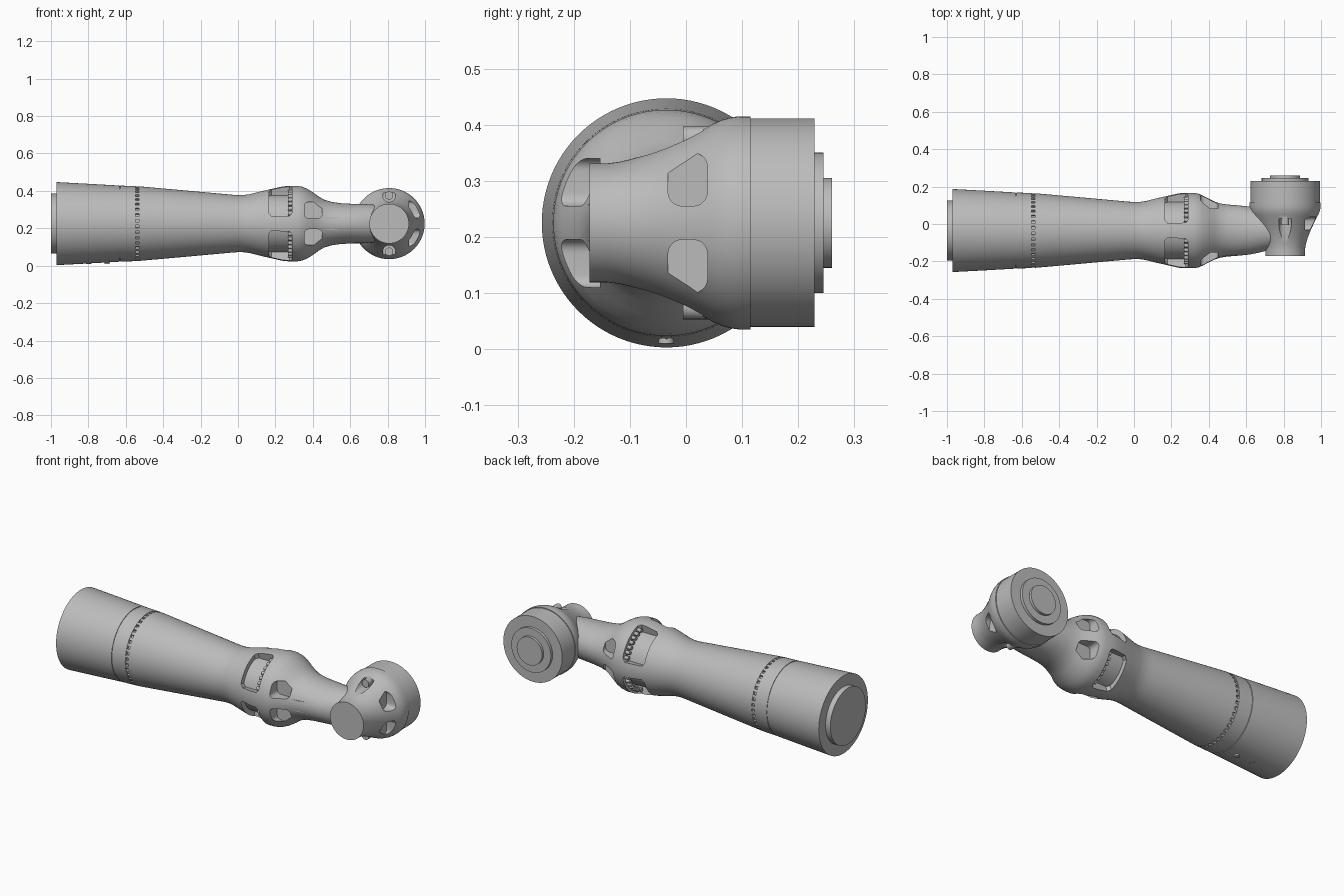
import bpy, bmesh, math
from mathutils import Matrix, Vector

if "Cube" in bpy.data.objects:
    bpy.data.objects.remove(bpy.data.objects["Cube"])

CY, CZ = -0.035, 0.225      # long arm axis
HX = 0.808                  # wrist axis (runs along y)
SEG = 96

grey = bpy.data.materials.new("mid grey")
grey.diffuse_color = (0.5, 0.5, 0.5, 1)
grey.use_nodes = True
grey.node_tree.nodes["Principled BSDF"].inputs["Base Color"].default_value = grey.diffuse_color


def finish(name, bm, mat=True):
    bmesh.ops.recalc_face_normals(bm, faces=bm.faces[:])
    me = bpy.data.meshes.new(name)
    bm.to_mesh(me)
    bm.free()
    ob = bpy.data.objects.new(name, me)
    bpy.context.collection.objects.link(ob)
    if mat:
        me.materials.append(grey)
    return ob


def activate(ob):
    bpy.ops.object.select_all(action='DESELECT')
    ob.select_set(True)
    bpy.context.view_layer.objects.active = ob


def smooth(ob, angle=28):
    activate(ob)
    bpy.ops.object.shade_smooth_by_angle(angle=math.radians(angle))


def loft(name, axis, stations):
    """Closed stack of rings (position, radius[, z radius]) along x or y."""
    bm = bmesh.new()
    rings = []
    for st in stations:
        t, ra, rb = st[0], st[1], st[-1]
        ring = []
        for i in range(SEG):
            a = 2 * math.pi * i / SEG
            u, w = ra * math.cos(a), CZ + rb * math.sin(a)
            ring.append(bm.verts.new((t, CY + u, w) if axis == 'x' else (HX + u, t, w)))
        rings.append(ring)
    for p, q in zip(rings, rings[1:]):
        for i in range(SEG):
            j = (i + 1) % SEG
            bm.faces.new((p[i], p[j], q[j], q[i]))
    bm.faces.new(rings[0])
    bm.faces.new(rings[-1])
    return finish(name, bm)


def box(bm, lo, hi, bevel=0.0, axis_dir=None):
    """Box between two corners; edges along axis_dir are rounded."""
    lo, hi = Vector(lo), Vector(hi)
    m = Matrix.Translation((lo + hi) / 2) @ Matrix.Diagonal((*(hi - lo), 1))
    vs = bmesh.ops.create_cube(bm, size=1, matrix=m)['verts']
    if bevel:
        es = {e for v in vs for e in v.link_edges
              if abs((e.verts[0].co - e.verts[1].co).normalized()[axis_dir]) > 0.9}
        bmesh.ops.bevel(bm, geom=list(es), offset=bevel, segments=5,
                        profile=0.5, affect='EDGES')
    return vs


def cyl(bm, c, r, depth, axis, seg=16):
    rot = {'x': Matrix.Rotation(math.pi / 2, 4, 'Y'),
           'y': Matrix.Rotation(math.pi / 2, 4, 'X'), 'z': Matrix()}[axis]
    bmesh.ops.create_cone(bm, cap_ends=True, segments=seg, radius1=r, radius2=r,
                          depth=depth, matrix=Matrix.Translation(c) @ rot)


def cut(ob, bm):
    """Subtract a cutter mesh from an object."""
    tool = finish("cutter", bm, False)
    tool.hide_render = True
    mod = ob.modifiers.new("cut", 'BOOLEAN')
    mod.operation, mod.solver, mod.object = 'DIFFERENCE', 'EXACT', tool
    activate(ob)
    bpy.ops.object.modifier_apply(modifier=mod.name)
    bpy.data.objects.remove(tool, do_unlink=True)


# Long arm: flange, groove, tapered tube, collar and oval neck
arm = loft("arm_tube", 'x', [
    (-1.0, .16), (-.97, .16), (-.97, .222), (-.80, .213), (-.65, .2045),
    (-.633, .2035), (-.633, .2), (-.628, .2), (-.628, .2032),
    (-.548, .2005), (-.548, .186), (-.53, .186), (-.53, .1995),
    (-.30, .179), (-.03, .1545), (0, .1525), (.03, .153), (.06, .157), (.12, .172),
    (.20, .190), (.24, .199), (.27, .2015), (.32, .2015), (.345, .197), (.37, .186),
    (.40, .17, .168), (.43, .155, .146), (.46, .145, .128), (.50, .139, .116),
    (.55, .135, .109), (.62, .128, .105), (.67, .118, .105), (.74, .10, .10)])

# Four curved access windows in the collar
WIN = 33
for k in range(4):
    bm = bmesh.new()
    cols = []
    for i in range(13):
        a = math.radians(45 + 90 * k - WIN + 2 * WIN * i / 12)
        inset = .015 if i in (0, 12) else 0
        cols.append([bm.verts.new((x, CY + r * math.cos(a), CZ + r * math.sin(a)))
                     for x, r in ((.165 + inset, .155), (.29 - inset, .155),
                                  (.29 - inset, .26), (.165 + inset, .26))])
    for p, q in zip(cols, cols[1:]):
        for i in range(4):
            j = (i + 1) % 4
            bm.faces.new((p[i], p[j], q[j], q[i]))
    bm.faces.new(cols[0])
    bm.faces.new(cols[-1])
    cut(arm, bm)

# Pockets either side of the neck ribs, front and back
for sy in (-1, 1):
    for sz in (-1, 1):
        bm = bmesh.new()
        ys = sorted((CY + sy * .118, CY + sy * .30))
        zs = sorted((CZ + sz * .03, CZ + sz * .115))
        box(bm, (.355, ys[0], zs[0]), (.45, ys[1], zs[1]), .022, 1)
        cut(arm, bm)
smooth(arm)

# Bolt rows inside the windows
bm = bmesh.new()
for k in range(4):
    for i in range(7):
        a = math.radians(45 + 90 * k + (i - 3) * 9)
        cyl(bm, (.281, CY + .178 * math.cos(a), CZ + .178 * math.sin(a)), .0105, .03, 'x', 12)
smooth(finish("window_bolts", bm))

# Teeth set in the seam groove
bm = bmesh.new()
for i in range(40):
    vs = box(bm, (-.55, -.008, .18), (-.528, .008, .1985))
    m = Matrix.Translation((0, CY, CZ)) @ Matrix.Rotation(2 * math.pi * i / 40, 4, 'X')
    bmesh.ops.transform(bm, matrix=m, verts=vs)
finish("seam_teeth", bm)

# Raised flat rib along the front of the neck
bm = bmesh.new()
for v in box(bm, (.44, -.178, CZ - .031), (.645, -.12, CZ + .033)):
    if v.co.x > .6 and v.co.y < -.15:
        v.co.y = -.152
finish("neck_rib", bm)

# Small plugs under the tube
bm = bmesh.new()
cyl(bm, (-.70, CY, CZ - .207), .014, .016, 'z')
cyl(bm, (-.80, CY, CZ - .212), .014, .008, 'z')
smooth(finish("tube_plugs", bm))

# Wrist housing: flared body, motor cap and stepped output flange
head = loft("wrist_housing", 'y', [
    (-.172, .106), (-.14, .106), (-.12, .1085), (-.10, .113), (-.07, .122),
    (-.04, .134), (0, .152), (.03, .167), (.05, .1775), (.065, .184), (.08, .188),
    (.095, .19), (.115, .19), (.115, .186), (.229, .186), (.229, .125),
    (.245, .125), (.245, .08), (.26, .08)])

# Outer pockets with a rib between them
for sz in (-1, 1):
    bm = bmesh.new()
    zs = sorted((CZ + sz * .03, CZ + sz * .125))
    box(bm, (HX + .105, -.032, zs[0]), (HX + .3, .038, zs[1]), .025, 0)
    cut(head, bm)

# Bolt channels above and below
for sz in (-1, 1):
    bm = bmesh.new()
    cyl(bm, (HX, -.09, CZ + sz * .15), .034, .24, 'y', 32)
    cut(head, bm)
smooth(head)

# Channel bolts
bm = bmesh.new()
for sz in (-1, 1):
    cyl(bm, (HX, .02, CZ + sz * .15), .022, .05, 'y', 20)
smooth(finish("wrist_bolts", bm))
